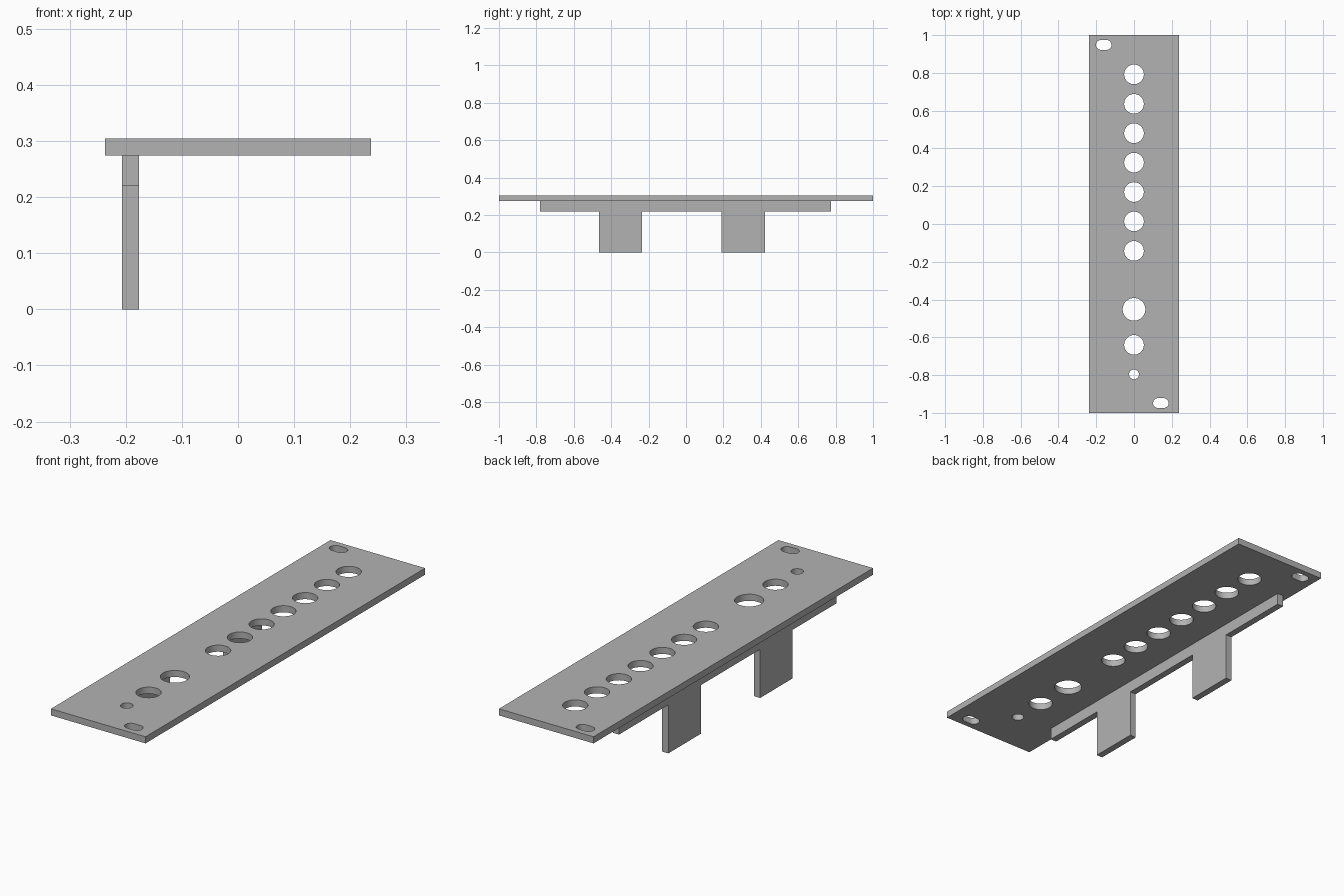
import bpy
import bmesh
from math import cos, sin, tau
from mathutils import Vector

cube = bpy.data.objects.get("Cube")
if cube:
    bpy.data.objects.remove(cube, do_unlink=True)

grey = bpy.data.materials.new("plain grey")
grey.use_nodes = True
colour = (0.45, 0.45, 0.45, 1)
grey.diffuse_color = colour
grey.node_tree.nodes["Principled BSDF"].inputs["Base Color"].default_value = colour


def extruded_sheet(name, loops, depth):
    """Fill an outline with optional holes and extrude it along depth."""
    bm = bmesh.new()
    for loop in loops:
        verts = [bm.verts.new(p) for p in loop]
        for a, b in zip(verts, verts[1:] + verts[:1]):
            bm.edges.new((a, b))
    bmesh.ops.triangle_fill(bm, use_beauty=True, edges=bm.edges[:])
    result = bmesh.ops.extrude_face_region(bm, geom=bm.faces[:], use_keep_orig=True)
    moved = [g for g in result["geom"] if isinstance(g, bmesh.types.BMVert)]
    bmesh.ops.translate(bm, verts=moved, vec=Vector(depth))
    bmesh.ops.recalc_face_normals(bm, faces=bm.faces[:])
    mesh = bpy.data.meshes.new(name)
    bm.to_mesh(mesh)
    bm.free()
    mesh.materials.append(grey)
    obj = bpy.data.objects.new(name, mesh)
    bpy.context.collection.objects.link(obj)
    bpy.ops.object.select_all(action="DESELECT")
    obj.select_set(True)
    bpy.context.view_layer.objects.active = obj
    bpy.ops.object.shade_smooth_by_angle()
    return obj


PLATE_BOTTOM, PLATE_TOP = 0.274, 0.304


def hole(x, y, radius, stretch=0.0, sides=48):
    """Round hole, or a slot when stretched along x."""
    points = []
    for i in range(sides):
        a = tau * (i + 0.5) / sides
        shift = stretch if cos(a) > 0 else -stretch
        points.append((x + shift + radius * cos(a), y + radius * sin(a), PLATE_BOTTOM))
    return points


# Face plate: row of control holes, larger hole, small hole, mounting slots
w, l = 0.237, 1.0
outline = [(x, y, PLATE_BOTTOM) for x, y in ((-w, -l), (w, -l), (w, l), (-w, l))]
holes = [hole(0, 0.792 - 0.1557 * i, 0.052) for i in range(7)]
holes += [hole(0, -0.452, 0.06), hole(0, -0.64, 0.052), hole(0, -0.796, 0.026)]
holes += [hole(-0.16, 0.948, 0.026, 0.015), hole(0.142, -0.948, 0.026, 0.015)]
extruded_sheet("face_plate", [outline] + holes, (0, 0, PLATE_TOP - PLATE_BOTTOM))

# Upright board: long rail with two tabs hanging down
rail = 0.22
profile = [(-0.78, PLATE_BOTTOM), (-0.78, rail)]
for start, end in ((-0.465, -0.235), (0.19, 0.422)):
    profile += [(start, rail), (start, 0), (end, 0), (end, rail)]
profile += [(0.775, rail), (0.775, PLATE_BOTTOM)]
extruded_sheet("upright_board", [[(-0.207, y, z) for y, z in profile]], (0.031, 0, 0))
